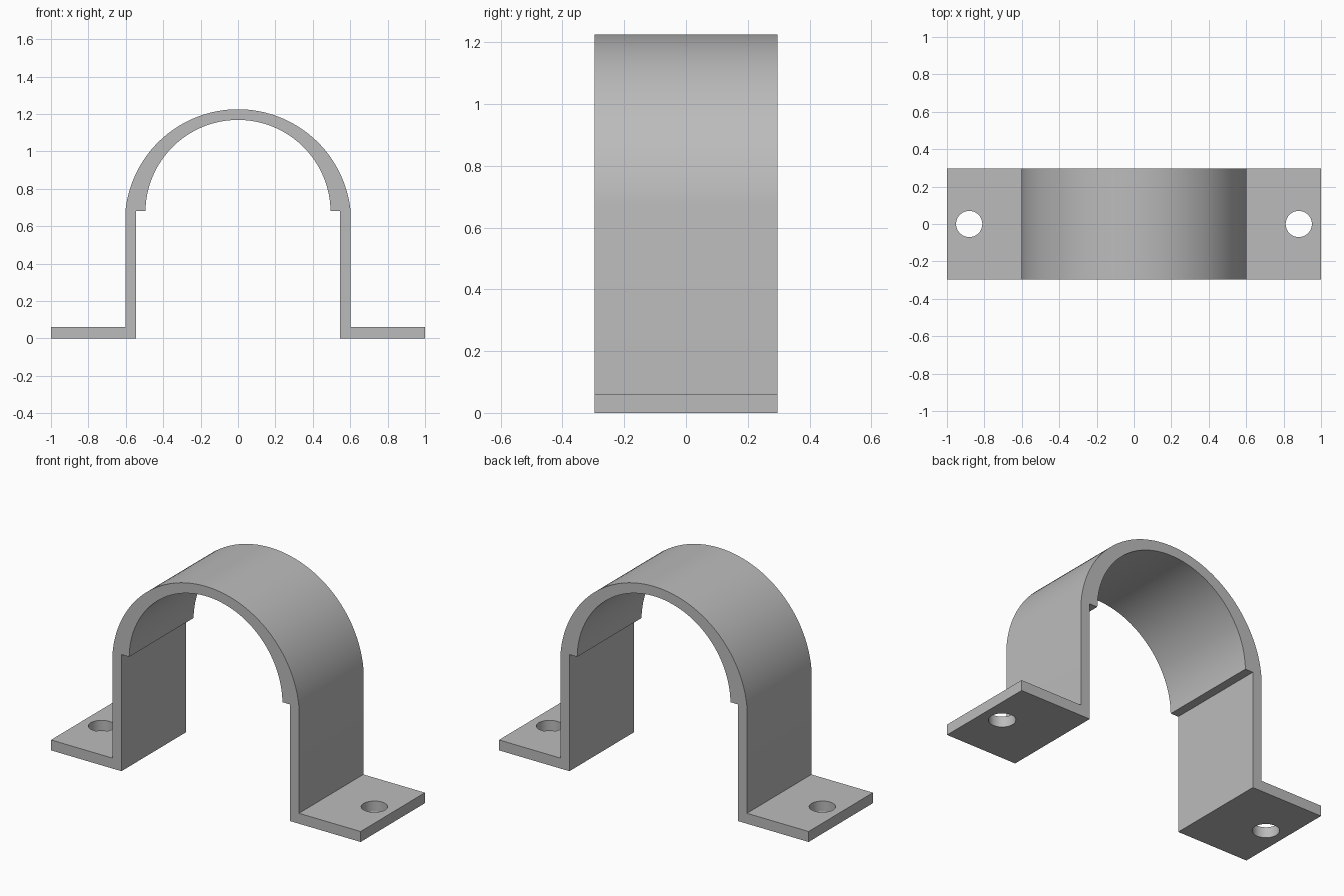
import bpy, bmesh, math

cube = bpy.data.objects.get("Cube")
if cube:
    bpy.data.objects.remove(cube, do_unlink=True)

HALF_DEPTH = 0.297
OUTER, WALL, LIP = 0.602, 0.545, 0.495    # half widths of the strap
FOOT, LEDGE = 0.061, 0.681                # foot thickness, arch start height
HOLE_X, HOLE_R = 0.881, 0.07

steel = bpy.data.materials.new("grey_steel")
steel.use_nodes = True
steel.diffuse_color = (0.5, 0.5, 0.5, 1)
steel.node_tree.nodes["Principled BSDF"].inputs["Base Color"].default_value = (0.5, 0.5, 0.5, 1)


def arc(half_width, base, top, steps=64):
    """Circular arc from right to left through both ends and the crown."""
    rise = top - base
    r = (half_width ** 2 + rise ** 2) / (2 * rise)
    a = math.acos(half_width / r) * (1 if rise > r else -1)
    start, sweep = -a, math.pi + 2 * a
    return [(r * math.cos(start + sweep * i / steps),
             top - r + r * math.sin(start + sweep * i / steps))
            for i in range(steps + 1)]


def mirror(points):
    return [(-x, z) for x, z in reversed(points)]


# Strap: one closed profile extruded along the depth
outer_leg = [(WALL, 0), (1, 0), (1, FOOT), (OUTER, FOOT)]
inner_leg = [(-LIP, LEDGE), (-WALL, LEDGE)]
profile = (outer_leg + arc(OUTER, LEDGE, 1.225) + mirror(outer_leg)
           + [(-WALL, LEDGE)] + arc(LIP, LEDGE, 1.168)[::-1] + [(WALL, LEDGE)])

bm = bmesh.new()
face = bm.faces.new([bm.verts.new((x, -HALF_DEPTH, z)) for x, z in profile])
extruded = bmesh.ops.extrude_face_region(bm, geom=[face], use_keep_orig=True)
bmesh.ops.translate(bm, vec=(0, 2 * HALF_DEPTH, 0),
                    verts=[v for v in extruded["geom"] if isinstance(v, bmesh.types.BMVert)])
bmesh.ops.recalc_face_normals(bm, faces=bm.faces)
mesh = bpy.data.meshes.new("pipe_strap")
bm.to_mesh(mesh)
bm.free()
mesh.materials.append(steel)
strap = bpy.data.objects.new("pipe_strap", mesh)
bpy.context.collection.objects.link(strap)

# Screw hole through each foot
for side in (-1, 1):
    bpy.ops.mesh.primitive_cylinder_add(vertices=48, radius=HOLE_R, depth=0.3,
                                        location=(side * HOLE_X, 0, FOOT / 2))
    cutter = bpy.context.object
    cutter.name = "hole_cutter"
    cutter.hide_render = True
    cutter.data.materials.append(steel)
    bpy.ops.object.select_all(action="DESELECT")
    strap.select_set(True)
    bpy.context.view_layer.objects.active = strap
    cut = strap.modifiers.new("screw_hole", "BOOLEAN")
    cut.operation, cut.solver, cut.object = "DIFFERENCE", "EXACT", cutter
    bpy.ops.object.modifier_apply(modifier=cut.name)
    bpy.data.objects.remove(cutter, do_unlink=True)

bpy.ops.object.shade_smooth_by_angle(angle=math.radians(30))
